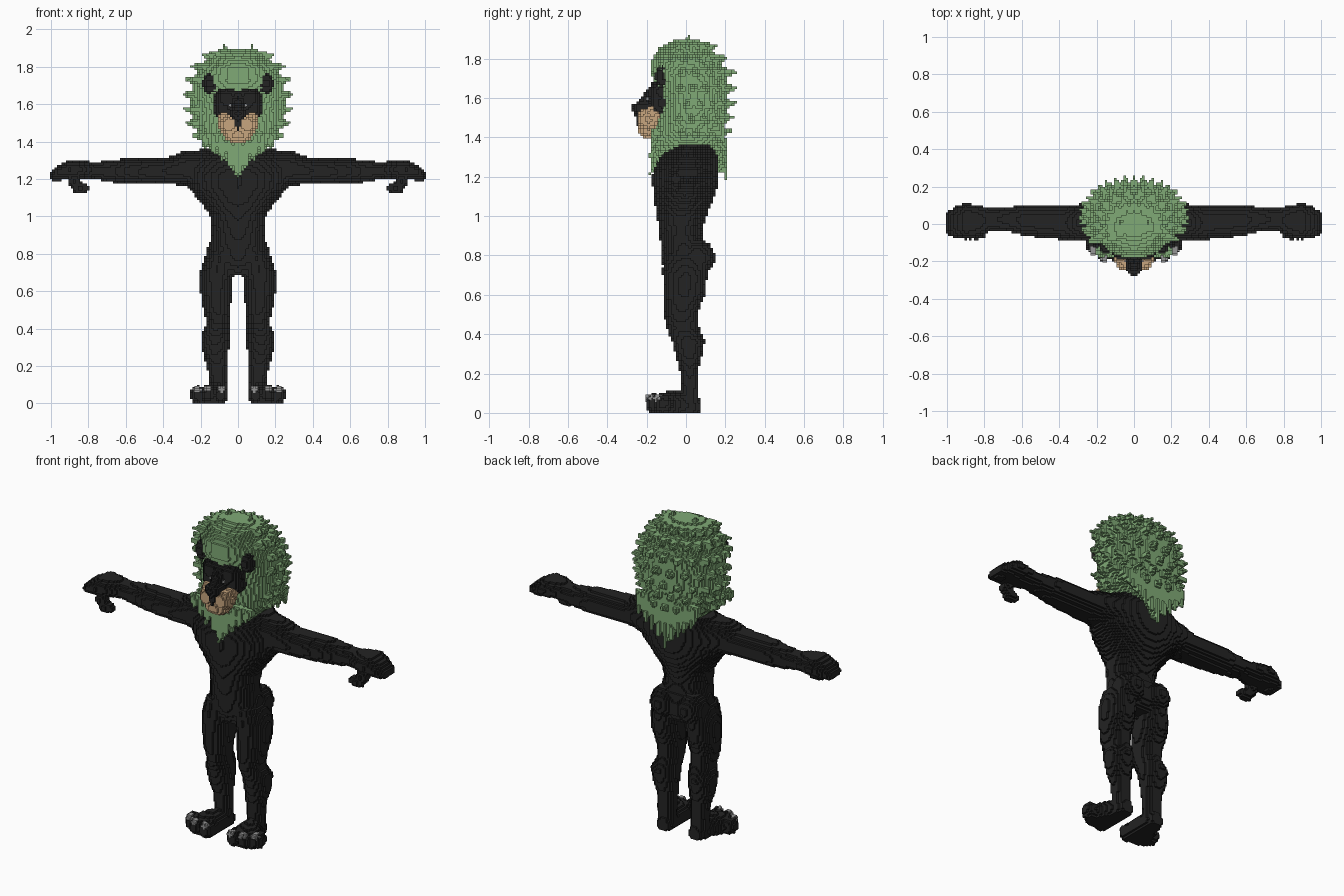
import bpy, bmesh, math
from mathutils import Vector, Matrix

if "Cube" in bpy.data.objects:
    bpy.data.objects.remove(bpy.data.objects["Cube"])

VOX = 0.0125  # size of the little blocks that make up the figure


def material(name, col):
    m = bpy.data.materials.new(name)
    m.diffuse_color = (*col, 1)
    m.use_nodes = True
    m.node_tree.nodes["Principled BSDF"].inputs["Base Color"].default_value = m.diffuse_color
    return m


BLACK = material("black fur", (0.017, 0.017, 0.017))
GREEN = material("green mane", (0.215, 0.40, 0.18))
TAN = material("tan muzzle", (0.58, 0.38, 0.21))
GREY = material("grey claw", (0.30, 0.30, 0.30))


def ball(bm, c, r):
    bmesh.ops.create_uvsphere(bm, u_segments=20, v_segments=12, radius=1,
                              matrix=Matrix.Translation(c) @ Matrix.Diagonal((*r, 1)))


def spike(bm, base, tip, r):
    base, tip = Vector(base), Vector(tip)
    d = tip - base
    mat = Matrix.Translation((base + tip) / 2) @ d.to_track_quat('Z', 'Y').to_matrix().to_4x4()
    bmesh.ops.create_cone(bm, cap_ends=True, segments=8, radius1=r, radius2=0.004,
                          depth=d.length, matrix=mat)


def loft(bm, axis, rows, side=1, n=28):
    """Closed tube through ellipses; each row is (t, a0, a1, b0, b1) along the axis."""
    rings = []
    for t, a0, a1, b0, b1 in rows:
        ring = []
        for k in range(n):
            g = 2 * math.pi * k / n
            a = (a0 + a1) / 2 + (a1 - a0) / 2 * math.cos(g)
            b = (b0 + b1) / 2 + (b1 - b0) / 2 * math.sin(g)
            x, y, z = {'x': (t, a, b), 'y': (a, t, b), 'z': (a, b, t)}[axis]
            ring.append(bm.verts.new((x * side, y, z)))
        rings.append(ring)
    for p, q in zip(rings, rings[1:]):
        for k in range(n):
            bm.faces.new((p[k], p[(k + 1) % n], q[(k + 1) % n], q[k]))
    bm.faces.new(rings[0])
    bm.faces.new(rings[-1])


def bake(ob):
    dg = bpy.context.evaluated_depsgraph_get()
    ob.data = bpy.data.meshes.new_from_object(ob.evaluated_get(dg))
    ob.modifiers.clear()


def finish(bm, name, mat, smooth=0):
    """Fuse the overlapping pieces, soften the joints, then turn them into blocks."""
    bmesh.ops.recalc_face_normals(bm, faces=bm.faces[:])
    me = bpy.data.meshes.new(name)
    bm.to_mesh(me)
    bm.free()
    ob = bpy.data.objects.new(name, me)
    bpy.context.collection.objects.link(ob)
    fuse = ob.modifiers.new("fuse", 'REMESH')
    fuse.mode = 'VOXEL'
    fuse.voxel_size = 0.007
    if smooth:
        soft = ob.modifiers.new("soften", 'SMOOTH')
        soft.factor = 0.5
        soft.iterations = smooth
    bake(ob)
    dim = max(max(v.co[i] for v in ob.data.vertices) - min(v.co[i] for v in ob.data.vertices)
              for i in range(3))
    depth = max(1, math.ceil(math.log2(dim / (VOX * 0.95))))
    blocks = ob.modifiers.new("blocks", 'REMESH')
    blocks.mode = 'BLOCKS'
    blocks.octree_depth = depth
    blocks.scale = dim / (VOX * 2 ** depth)
    blocks.use_remove_disconnected = False
    bake(ob)
    ob.data.name = name
    ob.data.materials.clear()
    ob.data.materials.append(mat)
    ob.data.shade_flat()
    return ob


# Body: torso, then mirrored limbs
bm = bmesh.new()
torso = [(.69, .11, -.09, .08), (.76, .165, -.12, .12), (.84, .155, -.128, .10),
         (.92, .14, -.138, .08), (1.0, .15, -.147, .105), (1.08, .205, -.162, .14),
         (1.15, .265, -.17, .16), (1.22, .285, -.17, .168), (1.30, .275, -.14, .168),
         (1.36, .20, -.07, .14)]
loft(bm, 'z', [(z, -w, w, f, b) for z, w, f, b in torso])
leg = [(.80, .02, .17, -.12, .12), (.70, .025, .203, -.12, .11), (.60, .03, .203, -.112, .097),
       (.50, .04, .187, -.112, .062), (.43, .045, .168, -.10, .07), (.36, .045, .20, -.07, .098),
       (.28, .05, .192, -.05, .08), (.20, .055, .167, -.03, .062), (.10, .06, .155, -.025, .067),
       (.02, .06, .155, -.03, .07)]
foot = [(.078, .075, .135, -.02, .07), (.04, .06, .155, -.03, .09), (-.02, .055, .17, -.03, .105),
        (-.08, .05, .21, -.03, .11), (-.13, .05, .235, -.03, .095), (-.17, .06, .20, -.02, .075)]
arm = [(.16, -.10, .14, 1.12, 1.36), (.30, -.09, .105, 1.165, 1.345), (.37, -.085, .10, 1.17, 1.315),
       (.50, -.075, .105, 1.172, 1.312), (.60, -.06, .10, 1.175, 1.31), (.68, -.04, .09, 1.18, 1.298),
       (.77, -.04, .088, 1.20, 1.29), (.84, -.075, .10, 1.20, 1.30), (.90, -.085, .113, 1.197, 1.305),
       (.96, -.075, .092, 1.19, 1.275), (1.003, -.05, .065, 1.192, 1.24)]
TOES = [(.09, -.16), (.16, -.155), (.218, -.115)]
for s in (1, -1):
    loft(bm, 'z', leg, s)
    loft(bm, 'y', foot, s)
    loft(bm, 'x', arm, s)
    ball(bm, (s * .09, .06, .79), (.085, .088, .09))           # buttock
    ball(bm, (s * .84, -.055, 1.15), (.05, .03, .031))         # thumb
    ball(bm, (s * .875, -.05, 1.185), (.035, .035, .035))
    for x, y in TOES:
        ball(bm, (s * x, y, .045), (.038, .048, .05))
for v in bm.verts:                                             # flat soles
    v.co.z = max(v.co.z, 0)
body = finish(bm, "body", BLACK, 4)
low = min(v.co.z for v in body.data.vertices)
for v in body.data.vertices:
    v.co.z -= low

# Mane: core shell with outward tufts and hanging strands
bm = bmesh.new()
mane = [(1.22, .03, -.18, .19), (1.30, .10, -.185, .20), (1.36, .16, -.18, .20),
        (1.42, .20, -.165, .195), (1.49, .235, -.145, .20), (1.56, .25, -.13, .21),
        (1.64, .255, -.145, .215), (1.72, .24, -.18, .21), (1.79, .205, -.18, .17),
        (1.85, .15, -.14, .11), (1.89, .08, -.07, .06)]
loft(bm, 'z', [(z, -w, w, f, b) for z, w, f, b in mane])
for i, (z, w, f, b) in enumerate(mane[3:10]):
    mid, r = (f + b) / 2, (b - f) / 2
    for k in range(18):
        g = 2 * math.pi * (k + 0.5 * (i % 2)) / 18 + math.pi / 2
        if math.sin(g) < -0.5:                                 # keep the face clear
            continue
        out = Vector((math.cos(g), math.sin(g), 0))
        p = Vector((w * out.x, mid + r * out.y, z))
        spike(bm, p - out * .07, p + out * .055 + Vector((0, 0, .015)), .05)
for x, y, z in [(.075, .01, 1.925), (.165, .0, 1.875), (.08, .10, 1.88), (.11, -.08, 1.88),
                (.03, -.08, 1.89), (.05, .15, 1.845)]:
    for s in (1, -1):                                          # crown tufts
        spike(bm, (s * x * .8, y * .7, z - .13), (s * x, y, z), .05)
for k in range(-4, 5):
    x = k * .045
    spike(bm, (x, -.14, 1.44), (x * .95, -.185, 1.20 + abs(x) * .9), .036)
    spike(bm, (x, .15, 1.46), (x * .95, .21, 1.18 + abs(x) * .9), .045)
finish(bm, "mane", GREEN)

# Face mask with nose
bm = bmesh.new()
ball(bm, (0, -.12, 1.60), (.11, .08, .09))
for s in (1, -1):
    ball(bm, (s * .062, -.12, 1.63), (.07, .075, .065))
    ball(bm, (s * .085, -.12, 1.575), (.045, .06, .06))
spike(bm, (0, -.13, 1.62), (0, -.27, 1.55), .07)
ball(bm, (0, -.222, 1.55), (.05, .056, .033))
spike(bm, (0, -.215, 1.56), (0, -.25, 1.455), .055)
finish(bm, "face_mask", BLACK)

# Ears
bm = bmesh.new()
for s in (1, -1):
    ball(bm, (s * .15, -.115, 1.71), (.04, .042, .054))
finish(bm, "ears", BLACK)

# Muzzle and chin
bm = bmesh.new()
for s in (1, -1):
    ball(bm, (s * .048, -.19, 1.49), (.055, .062, .06))
    ball(bm, (s * .075, -.17, 1.525), (.03, .045, .035))
ball(bm, (0, -.192, 1.435), (.075, .052, .045))
finish(bm, "muzzle", TAN)

# Toe claws
bm = bmesh.new()
for s in (1, -1):
    for x, y in TOES:
        ball(bm, (s * x, y - .025, .075), (.022, .026, .02))
finish(bm, "claws", GREY)

# Eyes: single small blocks on the mask
bm = bmesh.new()
for s in (1, -1):
    bmesh.ops.create_cube(bm, size=VOX, matrix=Matrix.Translation((s * .045, -.198, 1.595)))
me = bpy.data.meshes.new("eyes")
bm.to_mesh(me)
bm.free()
me.materials.append(GREY)
bpy.context.collection.objects.link(bpy.data.objects.new("eyes", me))
